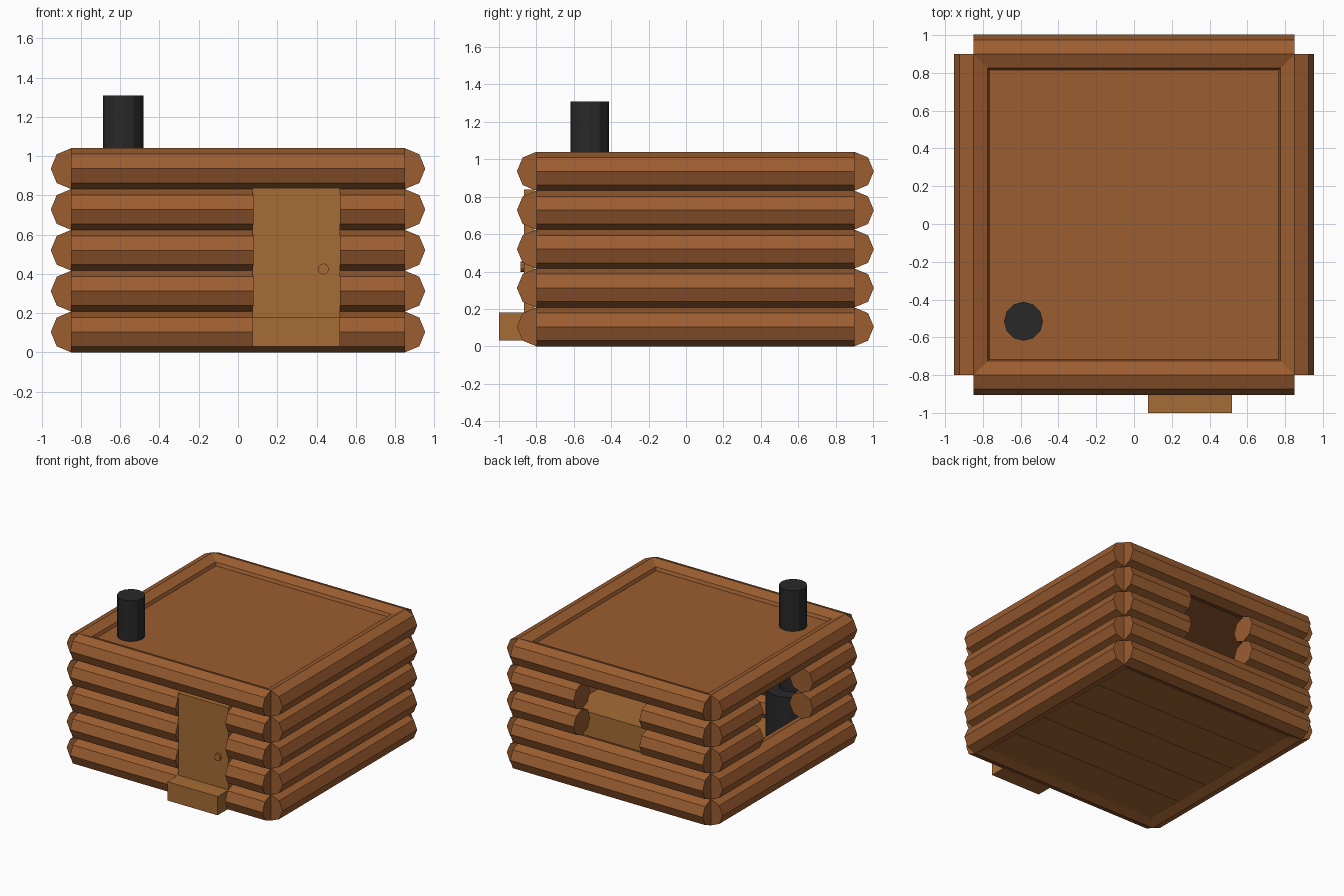
import bpy, math
from mathutils import Matrix, Vector

if "Cube" in bpy.data.objects:
    bpy.data.objects.remove(bpy.data.objects["Cube"])


def material(name, rgb):
    m = bpy.data.materials.new(name)
    m.diffuse_color = (*rgb, 1)
    m.use_nodes = True
    m.node_tree.nodes["Principled BSDF"].inputs["Base Color"].default_value = m.diffuse_color
    return m


LOG = material("log_wood", (0.33, 0.11, 0.03))
PLANK = material("plank_wood", (0.38, 0.15, 0.035))
IRON = material("black_iron", (0.022, 0.022, 0.022))


def finish(name, mat):
    ob = bpy.context.object
    ob.name = name
    ob.data.materials.append(mat)
    return ob


def box(name, lo, hi, mat):
    lo, hi = Vector(lo), Vector(hi)
    bpy.ops.mesh.primitive_cube_add(size=1, location=(lo + hi) / 2)
    ob = finish(name, mat)
    ob.data.transform(Matrix.Diagonal((*(hi - lo), 1)))
    return ob


def rod(name, a, b, radius, sides, mat):
    """Cylinder running from point a to point b."""
    a, b = Vector(a), Vector(b)
    d = b - a
    bpy.ops.mesh.primitive_cylinder_add(vertices=sides, radius=radius, depth=d.length)
    ob = finish(name, mat)
    turn = {0: Matrix.Rotation(math.pi / 2, 4, 'Y'),
            1: Matrix.Rotation(math.pi / 2, 4, 'X'),
            2: Matrix.Identity(4)}[max(range(3), key=lambda i: abs(d[i]))]
    ob.data.transform(turn)
    ob.location = (a + b) / 2
    return ob


# Log walls: five rows of octagonal logs, meeting at the corner axes
R = 0.104
X, Y0, Y1 = 0.85, -0.8, 0.9
for row in range(5):
    z = R * (2 * row + 1)
    window = row in (2, 3)
    spans = {
        "front": [(-X, 0.08), (0.52, X)] if 1 <= row <= 3 else [(-X, X)],
        "back": [(-X, -0.29), (0.29, X)] if window else [(-X, X)],
        "left": [(Y0, -0.24), (0.38, Y1)] if window else [(Y0, Y1)],
        "right": [(Y0, Y1)],
    }
    for side, parts in spans.items():
        for s, e in parts:
            if side in ("front", "back"):
                y = Y0 if side == "front" else Y1
                a, b = (s, y, z), (e, y, z)
            else:
                x = -X if side == "left" else X
                a, b = (x, s, z), (x, e, z)
            rod(side + "_wall_log", a, b, R, 8, LOG)

# Roof slab sunk between the top logs
box("roof", (-0.79, -0.74, 0.945), (0.79, 0.84, 0.985), LOG)

# Floor planks
n = 5
w = 1.56 / n
for i in range(n):
    y = -0.73 + i * w
    box("floor_plank", (-0.775, y, 0.03), (0.775, y + w - 0.003, 0.07), PLANK)

# Door, knob and doorstep
box("door", (0.075, -0.865, 0.17), (0.52, -0.81, 0.838), PLANK)
rod("door_knob", (0.435, -0.885, 0.425), (0.435, -0.86, 0.425), 0.028, 10, PLANK)
box("doorstep", (0.075, -1.0, 0.03), (0.52, -0.8, 0.18), PLANK)

# Stove and its chimney pipe
rod("stove", (-0.585, -0.5, 0.07), (-0.585, -0.5, 0.5), 0.19, 12, IRON)
rod("chimney", (-0.585, -0.515, 0.5), (-0.585, -0.515, 1.31), 0.103, 12, IRON)

# Bench bed seen through the back window
box("bed", (0.04, -0.05, 0.07), (0.73, 0.43, 0.35), PLANK)
